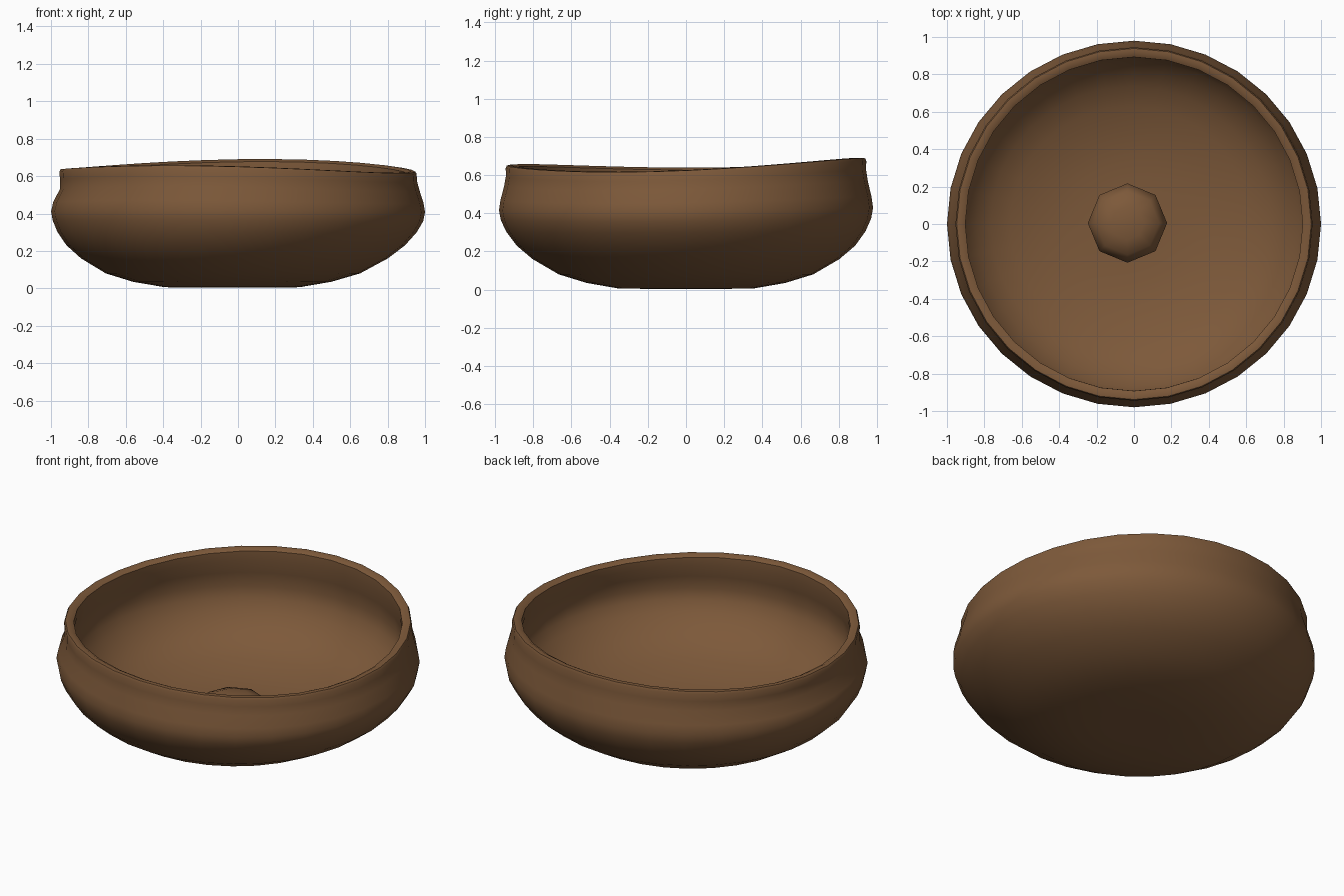
import bpy, bmesh, math

if "Cube" in bpy.data.objects:
    bpy.data.objects.remove(bpy.data.objects["Cube"])

wood = bpy.data.materials.new("brown_clay")
wood.diffuse_color = (0.205, 0.1, 0.042, 1)
wood.use_nodes = True
wood.node_tree.nodes["Principled BSDF"].inputs["Base Color"].default_value = wood.diffuse_color


def lathe(name, rings, sides, warp):
    """Revolve (radius, z) rings, bending each point with warp; cap both ends."""
    bm = bmesh.new()
    loops = []
    for r, z in rings:
        loops.append([bm.verts.new(warp(r, z, 2 * math.pi * i / sides)) for i in range(sides)])
    for a, b in zip(loops, loops[1:]):
        for i in range(sides):
            j = (i + 1) % sides
            bm.faces.new((a[i], a[j], b[j], b[i]))
    # fans closing the poles
    for loop, z in ((loops[0], rings[0][1]), (loops[-1], rings[-1][1])):
        c = bm.verts.new(warp(0, z, 0))
        for i in range(sides):
            bm.faces.new((c, loop[i], loop[(i + 1) % sides]))
    bmesh.ops.recalc_face_normals(bm, faces=bm.faces)
    me = bpy.data.meshes.new(name)
    bm.to_mesh(me)
    bm.free()
    me.materials.append(wood)
    ob = bpy.data.objects.new(name, me)
    bpy.context.collection.objects.link(ob)
    bpy.ops.object.select_all(action='DESELECT')
    ob.select_set(True)
    bpy.context.view_layer.objects.active = ob
    bpy.ops.object.shade_smooth_by_angle(angle=math.radians(50))
    return ob


def bowl_warp(r, z, a):
    """Hand-made irregularity: wavy rim, dented left neck, base shifted left."""
    up = min(1, max(0, (z - 0.2) / 0.43))
    wave = 0.018 + 0.020 * math.cos(a - 1.9) - 0.022 * math.cos(2 * a + 0.5)
    left = max(0, -math.cos(a)) ** 2
    dent = 0.02 * left * math.exp(-((z - 0.52) / 0.05) ** 2) if r > 0.95 else 0
    shift = -0.035 * max(0, 1 - z / 0.35) * min(1, r / 0.4)
    sy = 0.98 + 0.01 * max(0, (z - 0.5) / 0.13)
    return ((r - dent) * math.cos(a) + shift, (r - dent) * math.sin(a) * sy, z + up ** 1.5 * wave)


# bowl: outer wall up from the foot, over the lip, down the inner wall
profile = [(0.18, 0.004), (0.36, 0.006), (0.53, 0.035), (0.68, 0.08), (0.82, 0.16),
           (0.905, 0.23), (0.96, 0.30), (0.99, 0.36), (1.0, 0.41), (0.992, 0.46),
           (0.97, 0.53), (0.957, 0.58), (0.955, 0.620), (0.948, 0.632), (0.925, 0.634),
           (0.902, 0.622), (0.905, 0.57), (0.925, 0.50), (0.94, 0.42), (0.925, 0.36),
           (0.89, 0.30), (0.83, 0.235), (0.75, 0.175), (0.64, 0.13), (0.5, 0.09),
           (0.34, 0.062), (0.18, 0.057)]
lathe("bowl", profile, 32, bowl_warp)


# eight-sided rounded boss in the middle of the bowl floor
def boss_warp(r, z, a):
    return (r * math.cos(a) - 0.035, r * math.sin(a) + 0.005, z)


lathe("centre_boss", [(0.2, 0.045), (0.212, 0.11), (0.17, 0.165), (0.09, 0.195)], 8, boss_warp)
